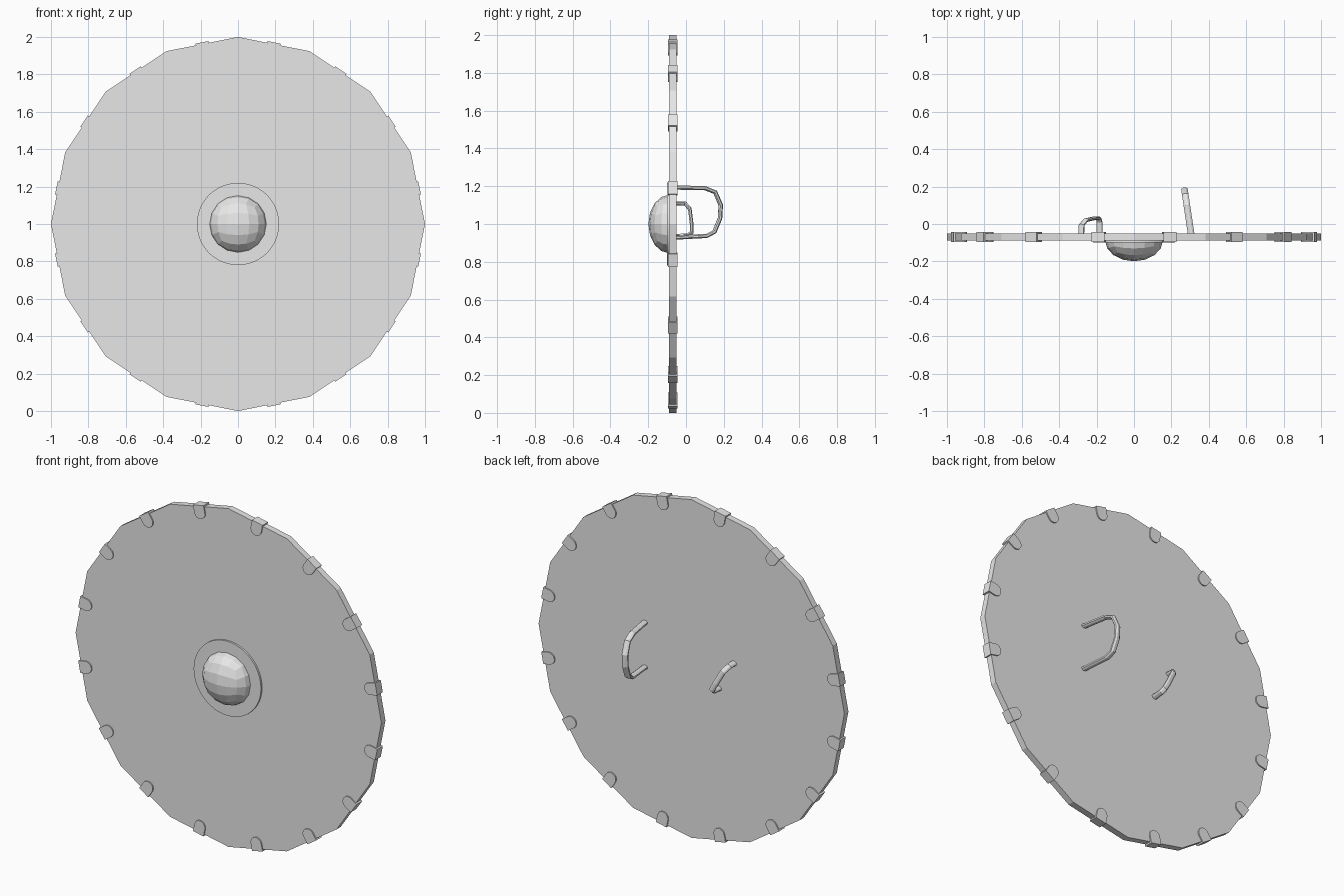
import bpy, bmesh, math
from mathutils import Vector, Matrix

if "Cube" in bpy.data.objects:
    bpy.data.objects.remove(bpy.data.objects["Cube"])

grey = bpy.data.materials.new("plain_grey")
grey.use_nodes = True
grey.diffuse_color = (0.8, 0.8, 0.8, 1)
grey.node_tree.nodes["Principled BSDF"].inputs["Base Color"].default_value = (0.8, 0.8, 0.8, 1)

MID_Y = -0.07                      # centre plane of the board
CENTRE = Vector((0, MID_Y, 1))


def finish(name, bm):
    bmesh.ops.recalc_face_normals(bm, faces=bm.faces)
    mesh = bpy.data.meshes.new(name)
    bm.to_mesh(mesh)
    bm.free()
    mesh.materials.append(grey)
    obj = bpy.data.objects.new(name, mesh)
    bpy.context.collection.objects.link(obj)
    return obj


def slab(name, outline, front, back):
    """Extrude an x-z outline between two y positions."""
    bm = bmesh.new()
    face = bm.faces.new([bm.verts.new((x, front, z)) for x, z in outline])
    new = bmesh.ops.extrude_face_region(bm, geom=[face])["geom"]
    moved = [v for v in new if isinstance(v, bmesh.types.BMVert)]
    bmesh.ops.translate(bm, verts=moved, vec=(0, back - front, 0))
    return finish(name, bm)


def ring(radius, sides):
    return [(radius * math.sin(math.tau * i / sides),
             1 + radius * math.cos(math.tau * i / sides)) for i in range(sides)]


def strap(name, path, side, width, thick):
    """Sweep an eight-sided oval along a path."""
    bm = bmesh.new()
    pts = [Vector(p) for p in path]
    side = Vector(side).normalized()
    loops = []
    for i, p in enumerate(pts):
        ahead, behind = pts[min(i + 1, len(pts) - 1)], pts[max(i - 1, 0)]
        up = (ahead - behind).normalized().cross(side).normalized()
        angles = [math.tau * (k + 0.5) / 8 for k in range(8)]
        loops.append([bm.verts.new(p + side * width / 2 * math.cos(a)
                                   + up * thick / 2 * math.sin(a)) for a in angles])
    for a, b in zip(loops, loops[1:]):
        for k in range(8):
            bm.faces.new((a[k], a[k - 1], b[k - 1], b[k]))
    bm.faces.new(loops[0])
    bm.faces.new(loops[-1])
    return finish(name, bm)


# Round board and boss flange
slab("board", ring(1.0, 16), MID_Y - 0.019, MID_Y + 0.019)
flange = slab("boss_flange", ring(0.22, 48), -0.1, MID_Y)
for poly in flange.data.polygons:
    poly.use_smooth = len(poly.vertices) == 4
for edge in flange.data.edges:
    a, b = (flange.data.vertices[i].co for i in edge.vertices)
    edge.use_edge_sharp = abs(a.y - b.y) < 0.001

# Domed boss: front half of a flattened rounded cube
bm = bmesh.new()
bmesh.ops.create_cube(bm, size=2)
bmesh.ops.subdivide_edges(bm, edges=bm.edges[:], cuts=3, use_grid_fill=True)
bmesh.ops.delete(bm, geom=[v for v in bm.verts if v.co.y > 0.01], context="VERTS")
for v in bm.verts:
    d = Vector([math.tan(c * math.pi / 4) for c in v.co]).normalized()
    v.co = Vector((d.x * 0.155, -0.088 + d.y * 0.111, 1 + d.z * 0.155))
finish("boss_dome", bm)

# Rim clips, one on the middle of every board edge
half = 0.035
clip_outline = [(half, 0.99), (-half, 0.99)]
for i in range(9):
    a = math.pi * i / 8
    clip_outline.append((-half * math.cos(a), 0.945 - half * math.sin(a)))
for i in range(16):
    clip = slab("rim_clip_%d" % (i + 1), clip_outline, -0.026, 0.026)
    turn = Matrix.Rotation(math.tau * (i + 0.5) / 16, 4, "Y")
    clip.data.transform(Matrix.Translation(CENTRE) @ turn)

# Large arm strap, leaning slightly inward
arm = [(-0.06, 1.193), (0.1, 1.19), (0.155, 1.168), (0.184, 1.1),
       (0.18, 1.03), (0.15, 0.958), (0.11, 0.937), (-0.06, 0.928)]
strap("arm_strap", [(0.305 - 0.15 * (y + 0.05), y, z) for y, z in arm],
      (1, 0.15, 0), 0.038, 0.024)

# Small diagonal hand grip
grip = [(-0.282, -0.06, 1.11), (-0.28, -0.005, 1.108), (-0.258, 0.02, 1.08),
        (-0.215, 0.03, 1.0), (-0.19, 0.03, 0.955), (-0.184, 0.01, 0.94),
        (-0.184, -0.06, 0.935)]
strap("hand_grip", grip, (0.17, 0, 0.1), 0.034, 0.02)
